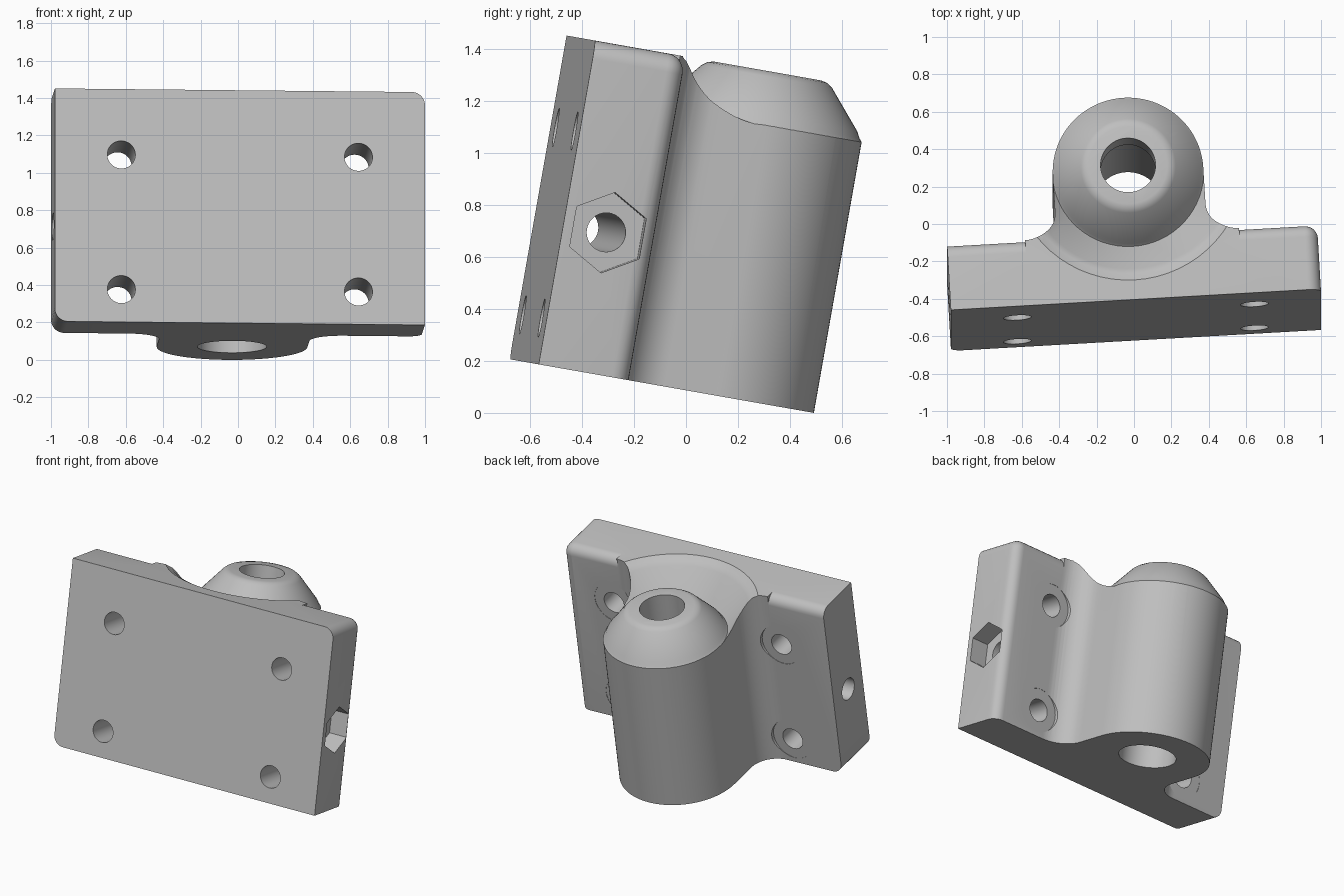
import bpy, bmesh
from math import radians, cos, sin, pi
from mathutils import Matrix, Vector

if "Cube" in bpy.data.objects:
    bpy.data.objects.remove(bpy.data.objects["Cube"])

HALF_W, THICK, HEIGHT = 0.991, 0.355, 1.264
BARREL_Y, BARREL_R, FILLET = 0.73, 0.403, 0.17
EDGE = 0.07

grey = bpy.data.materials.new("plain_grey")
grey.use_nodes = True
colour = (0.52, 0.52, 0.52, 1)
grey.diffuse_color = colour
grey.node_tree.nodes["Principled BSDF"].inputs["Base Color"].default_value = colour


def arc(cx, cy, r, start, end, n):
    angles = [radians(start + (end - start) * i / n) for i in range(n + 1)]
    return [(cx + r * cos(a), cy + r * sin(a)) for a in angles]


def finish(name, bm):
    bmesh.ops.recalc_face_normals(bm, faces=bm.faces)
    mesh = bpy.data.meshes.new(name)
    bm.to_mesh(mesh)
    bm.free()
    mesh.materials.append(grey)
    ob = bpy.data.objects.new(name, mesh)
    bpy.context.collection.objects.link(ob)
    return ob


def prism(points, offset):
    """Extrude a closed outline of 3D points."""
    bm = bmesh.new()
    face = bm.faces.new([bm.verts.new(p) for p in points])
    ext = bmesh.ops.extrude_face_region(bm, geom=[face])
    moved = [g for g in ext["geom"] if isinstance(g, bmesh.types.BMVert)]
    bmesh.ops.translate(bm, verts=moved, vec=offset)
    return bm


def rod(name, centre, axis, radius, depth, sides=48):
    bm = bmesh.new()
    bmesh.ops.create_cone(bm, cap_ends=True, segments=sides, radius1=radius,
                          radius2=radius, depth=depth)
    turn = {"X": Matrix.Rotation(pi / 2, 4, "Y"),
            "Y": Matrix.Rotation(pi / 2, 4, "X"), "Z": Matrix()}[axis]
    bm.transform(Matrix.Translation(centre) @ turn)
    return finish(name, bm)


def combine(target, tool, operation="DIFFERENCE"):
    mod = target.modifiers.new("combine", "BOOLEAN")
    mod.object, mod.operation, mod.solver = tool, operation, "EXACT"
    bpy.context.view_layer.objects.active = target
    bpy.ops.object.modifier_apply(modifier=mod.name)
    bpy.data.objects.remove(tool)


# Mounting plate: two opposite corners are rounded
outline = [(HALF_W, 0)]
outline += arc(HALF_W - EDGE, HEIGHT - EDGE, EDGE, 0, 90, 8)
outline += [(-HALF_W, HEIGHT)]
outline += arc(-HALF_W + EDGE, EDGE, EDGE, 180, 270, 8)
bm = prism([(x, 0, z) for x, z in outline], (0, THICK, 0))

# Soft back edge along the top and one end
soft = []
for e in bm.edges:
    mid = (e.verts[0].co + e.verts[1].co) / 2
    on_back = all(v.co.y > THICK - 0.001 for v in e.verts)
    if on_back and mid.z > 0.01 and (mid.x > HALF_W - EDGE or mid.z > HEIGHT - 0.01):
        soft.append(e)
bmesh.ops.bevel(bm, geom=soft, offset=EDGE * 0.95, segments=6, profile=0.5, affect="EDGES")
bracket = finish("bracket_body", bm)

# Barrel with filleted neck
side = FILLET + BARREL_R
section = [(-side, 0.2)]
section += arc(-side, THICK + FILLET, FILLET, -90, 0, 12)
section += arc(0, BARREL_Y, BARREL_R, 180, 0, 48)
section += arc(side, THICK + FILLET, FILLET, 180, 270, 12)
section += [(side, 0.2)]
barrel = finish("barrel", prism([(x, y, 0) for x, y in section], (0, 0, HEIGHT)))
combine(bracket, barrel, "UNION")

# Conical groove around the top of the barrel
profile = [(0.20, 1.30), (0.21, 1.264), (0.235, 1.258), (0.255, 1.243), (0.38, 1.095),
           (0.393, 1.07), (0.405, 1.055), (0.42, 1.07), (0.555, 1.222), (0.585, 1.247),
           (0.62, 1.26), (0.66, 1.30)]
bm = bmesh.new()
STEPS = 64
rings = []
for i in range(STEPS):
    a = 2 * pi * i / STEPS
    rings.append([bm.verts.new((r * cos(a), BARREL_Y + r * sin(a), z)) for r, z in profile])
for i in range(STEPS):
    here, after = rings[i], rings[(i + 1) % STEPS]
    for j in range(len(profile)):
        k = (j + 1) % len(profile)
        bm.faces.new((here[j], after[j], after[k], here[k]))
combine(bracket, finish("groove_cutter", bm))

# Stepped bore: wide from below, narrow lip at the top
combine(bracket, rod("bore_cutter", (0, BARREL_Y, 0.4), "Z", 0.185, 1.32, 64))
combine(bracket, rod("lip_cutter", (0, BARREL_Y, 1.0), "Z", 0.147, 1.0, 64))

# Four mounting holes with clearance in the neck fillet
for x in (-0.635, 0.635):
    for z in (0.177, 0.908):
        combine(bracket, rod("hole_cutter", (x, 0.2, z), "Y", 0.075, 1.0))
        combine(bracket, rod("clearance_cutter", (x, THICK + 0.148, z), "Y", 0.145, 0.3))

# Cross hole with a hexagonal nut pocket at one end
combine(bracket, rod("cross_hole_cutter", (0, 0.175, 0.545), "X", 0.075, 3))
hexagon = [(HALF_W - 0.13, 0.175 + y, 0.545 + z) for y, z in arc(0, 0, 0.157, 30, 330, 5)]
combine(bracket, finish("nut_cutter", prism(hexagon, (0.5, 0, 0))))

# Tilt the part and rest it on the ground
mesh = bracket.data
mesh.transform(Matrix.Rotation(radians(-10), 4, "X") @ Matrix.Rotation(radians(3.3), 4, "Z"))
low = Vector([min(v.co[i] for v in mesh.vertices) for i in range(3)])
high = Vector([max(v.co[i] for v in mesh.vertices) for i in range(3)])
mid = (low + high) / 2
mesh.transform(Matrix.Translation((-mid.x, -mid.y, -low.z)))

bpy.ops.object.select_all(action="DESELECT")
bracket.select_set(True)
bpy.context.view_layer.objects.active = bracket
bpy.ops.object.shade_smooth_by_angle(angle=radians(32))
